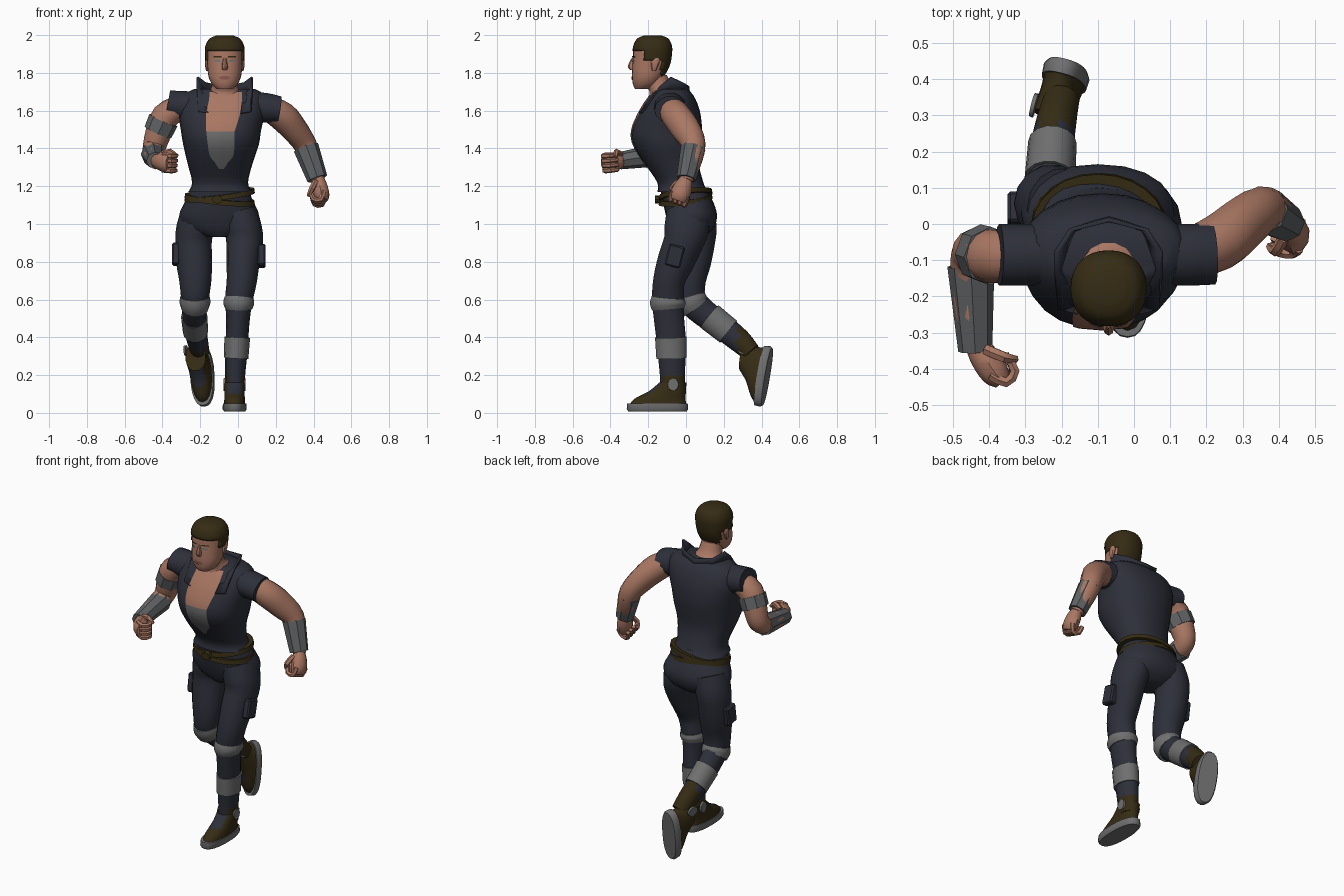
import bpy, bmesh, math
from mathutils import Vector, Matrix
from mathutils.bvhtree import BVHTree

if "Cube" in bpy.data.objects:
    bpy.data.objects.remove(bpy.data.objects["Cube"])


def material(name, *rgb):
    m = bpy.data.materials.new(name)
    m.use_nodes = True
    m.diffuse_color = (*rgb, 1)
    bsdf = m.node_tree.nodes["Principled BSDF"]
    bsdf.inputs["Base Color"].default_value = (*rgb, 1)
    bsdf.inputs["Roughness"].default_value = .8
    return m


NAVY = material("dark navy cloth", .027, .029, .042)
SKIN = material("skin", .4, .185, .125)
GRAY = material("gray padding", .16, .16, .16)
STEEL = material("dark gray armor", .115, .12, .125)
BROWN = material("dark brown", .036, .025, .007)
LIP = material("lip", .27, .1, .08)
EYE = material("eye gray", .17, .18, .18)

X, Y, Z = Vector((1, 0, 0)), Vector((0, 1, 0)), Vector((0, 0, 1))
IDENTITY = Matrix.Identity(4)
MID = -.07


def finish(name, bm, mat, angle=40):
    bmesh.ops.recalc_face_normals(bm, faces=bm.faces)
    me = bpy.data.meshes.new(name)
    bm.to_mesh(me)
    bm.free()
    me.materials.append(mat)
    me.shade_smooth()
    me.set_sharp_from_angle(angle=math.radians(angle))
    ob = bpy.data.objects.new(name, me)
    bpy.context.collection.objects.link(ob)
    return ob


def smooth_path(rings, steps):
    """Catmull-Rom interpolation of positions and radii."""
    out = []
    for i in range(len(rings) - 1):
        quad = [rings[max(i - 1, 0)], rings[i], rings[i + 1], rings[min(i + 2, len(rings) - 1)]]
        for k in range(steps):
            t = k / steps
            out.append([b + t * ((c - a) + t * ((2*a - 5*b + 4*c - d) + t * (3*b - a - 3*c + d))) / 2
                        for a, b, c, d in zip(*quad)])
    return out + [list(rings[-1])]


def tube(name, rings, mat, side=X, axis=None, frame=IDENTITY, n=14, p=2, steps=3, angle=40):
    """Loft of (x, y, z, half width, half depth) sections along a path."""
    rings = smooth_path(rings, steps)
    centres = [Vector(r[:3]) for r in rings]
    bm = bmesh.new()
    loops = []
    for i, r in enumerate(rings):
        t = axis or centres[min(i + 1, len(rings) - 1)] - centres[max(i - 1, 0)]
        t = t.normalized()
        u = (side - t * side.dot(t)).normalized()
        v = t.cross(u)
        loop = []
        for k in range(n):
            c, s = math.cos(math.tau * k / n), math.sin(math.tau * k / n)
            c, s = (math.copysign(abs(q) ** (2 / p), q) for q in (c, s))
            loop.append(bm.verts.new(frame @ (centres[i] + u * c * r[3] + v * s * r[4])))
        loops.append(loop)
    for low, high in zip(loops, loops[1:]):
        for k in range(n):
            bm.faces.new((low[k], low[k - 1], high[k - 1], high[k]))
    bm.faces.new(loops[0])
    bm.faces.new(loops[-1])
    return finish(name, bm, mat, angle)


def paint(ob, mat, test):
    ob.data.materials.append(mat)
    for f in ob.data.polygons:
        if test(f.center, f.normal):
            f.material_index = len(ob.data.materials) - 1


def plate(name, rows, target, mat, cols=10):
    """Thin patch of (z, x from, x to) rows laid on the front of a part."""
    me = target.data
    tree = BVHTree.FromPolygons([v.co for v in me.vertices], [f.vertices[:] for f in me.polygons])
    bm = bmesh.new()
    grid = []
    for z, left, right in smooth_path(rows, 4):
        line = []
        for k in range(cols + 1):
            x = left + (right - left) * k / cols
            hit = tree.ray_cast(Vector((x, -2, z)), Y)[0]
            line.append(bm.verts.new(hit - Y * .006))
        grid.append(line)
    for a, b in zip(grid, grid[1:]):
        for k in range(cols):
            bm.faces.new((a[k], a[k + 1], b[k + 1], b[k]))
    ob = finish(name, bm, mat)
    if sum((f.normal.y for f in ob.data.polygons)) > 0:
        ob.data.flip_normals()
    return ob


def local_frame(origin, forward, second):
    f = Vector(forward).normalized()
    s = Vector(second)
    s = (s - f * s.dot(f)).normalized()
    rot = Matrix((f, s, f.cross(s))).transposed()
    return Matrix.Translation(origin) @ rot.to_4x4()


# Torso: sleeveless vest, neck and open neckline
vest = tube("vest", [(-.095, -.02, 1.17, .168, .132), (-.095, -.03, 1.22, .148, .122),
                     (-.095, -.075, 1.32, .172, .143), (-.09, -.1, 1.42, .2, .178),
                     (-.09, -.1, 1.5, .213, .185), (-.085, -.085, 1.6, .23, .158),
                     (-.075, -.075, 1.68, .215, .115), (MID, -.075, 1.715, .16, .08)],
            NAVY, axis=Z, n=24, p=2.3)
tube("neck", [(MID, -.1, 1.67, .12, .1), (MID, -.11, 1.7, .09, .085),
              (MID, -.14, 1.73, .068, .07), (MID, -.165, 1.79, .06, .065)], SKIN, axis=Z)
plate("bare_chest", [(1.7, -.15, .02), (1.65, -.155, .02), (1.58, -.17, .01), (1.49, -.168, -.018)],
      vest, SKIN)
plate("undershirt", [(1.49, -.168, -.018), (1.37, -.152, -.022), (1.33, -.125, -.05), (1.29, -.1, -.075)],
      vest, GRAY)

# Standing collar running into the lapels
bm = bmesh.new()
for s in (-1, 1):
    strip = [((0, .01, 1.69), (0, .005, 1.73)), ((.085, -.02, 1.69), (.1, -.02, 1.75)),
             ((.11, -.09, 1.69), (.14, -.08, 1.78)), ((.095, -.18, 1.67), (.14, -.14, 1.73)),
             ((.085, -.25, 1.59), (.14, -.235, 1.6))]
    pairs = [[bm.verts.new((MID + s * x, y, z)) for x, y, z in pair] for pair in strip]
    for a, b in zip(pairs, pairs[1:]):
        bm.faces.new((a[0], b[0], b[1], a[1]))
bmesh.ops.remove_doubles(bm, verts=bm.verts, dist=.001)
collar = finish("collar", bm, NAVY, 30)
collar.modifiers.new("thickness", "SOLIDIFY").thickness = .012

# Pelvis and crossed belts
tube("pelvis", [(-.095, -.02, 1.2, .145, .12), (-.1, .01, 1.12, .18, .133), (-.1, .03, 1.04, .212, .135),
                (-.1, .03, .97, .17, .11), (-.1, .015, .93, .06, .07)], NAVY, axis=Z, n=20, p=2.2)
for name, lean, z in (("upper_belt", -.12, 1.155), ("lower_belt", .1, 1.13)):
    tube(name, [(-.097, -.002, z - .013, .188, .144), (-.097, -.002, z + .013, .184, .14)],
         BROWN, axis=Vector((lean, -.12, 1)), n=24, steps=1)
tube("buckle", [(-.11, -.165, 1.13, .03, .022), (-.11, -.14, 1.13, .03, .022)], BROWN, n=8, steps=1)

# Head and face
skull = [(MID, -.23, 1.715, .042, .04), (MID, -.215, 1.74, .068, .066), (MID, -.203, 1.78, .086, .083),
         (MID, -.19, 1.83, .092, .095), (MID, -.183, 1.88, .095, .098), (MID, -.181, 1.93, .094, .097),
         (MID, -.18, 1.97, .072, .077), (MID, -.18, 1.987, .035, .04)]
head = tube("head", skull, SKIN, axis=Z, n=24, p=2.2)
hair = tube("hair", [(x, y + .004, z + .011, a + .009, b + .006) for x, y, z, a, b in skull],
            BROWN, axis=Z, n=32, p=2.2, steps=4)
bm = bmesh.new()
bm.from_mesh(hair.data)


def hairline(y):
    return 1.785 if y > -.13 else 1.86 if y > -.225 else 1.915


bmesh.ops.delete(bm, context="FACES", geom=[
    f for f in bm.faces if f.calc_center_median().z < hairline(f.calc_center_median().y)])
bm.to_mesh(hair.data)
bm.free()
solid = hair.modifiers.new("thickness", "SOLIDIFY")
solid.thickness, solid.offset = .012, -1
tube("nose", [(MID, -.277, 1.88, .008, .01), (MID, -.284, 1.835, .016, .024),
              (MID, -.28, 1.815, .014, .014)], SKIN, axis=Z, n=8)
plate("lips", [(1.784, -.082, -.058), (1.775, -.1, -.04), (1.764, -.083, -.057)], head, LIP)
for side, s in (("right", -1), ("left", 1)):
    x = MID + s * .038
    plate(side + "_eye", [(1.87, x - .008, x + .008), (1.864, x - .018, x + .018),
                          (1.857, x - .008, x + .008)], head, EYE)
    plate(side + "_brow", [(1.889, x - .02, x + .02), (1.882, x - .023, x + .023)], head, BROWN)
    ex = MID + s * .093
    tube(side + "_ear", [(ex, -.17, 1.81, .006, .01), (ex, -.165, 1.84, .012, .02),
                         (ex, -.16, 1.87, .012, .024), (ex, -.16, 1.885, .006, .012)], SKIN, axis=Z, n=8)

# Arms with cap sleeves, armband and forearm guards
tube("right_sleeve", [(-.22, -.085, 1.62, .085, .08), (-.3, -.085, 1.625, .085, .082),
                      (-.372, -.085, 1.637, .085, .072)], NAVY, side=Y, angle=30)
tube("left_sleeve", [(.08, -.085, 1.62, .085, .08), (.15, -.085, 1.615, .085, .08),
                     (.22, -.082, 1.605, .085, .072)], NAVY, side=Y, angle=30)
tube("right_arm", [(-.3, -.085, 1.62, .065, .07), (-.385, -.09, 1.57, .073, .075),
                   (-.425, -.08, 1.47, .068, .07), (-.445, -.085, 1.4, .06, .062),
                   (-.45, -.15, 1.365, .055, .055), (-.445, -.25, 1.35, .05, .05),
                   (-.437, -.345, 1.335, .036, .036)], SKIN)
tube("left_arm", [(.15, -.085, 1.62, .065, .07), (.235, -.05, 1.57, .078, .078),
                  (.3, .0, 1.5, .07, .078), (.355, .04, 1.42, .062, .065),
                  (.39, .025, 1.32, .055, .055), (.425, .0, 1.23, .036, .036)], SKIN)
tube("right_armband", [(-.395, -.088, 1.55, .081, .081), (-.424, -.08, 1.485, .077, .08)],
     STEEL, n=8, steps=1, angle=25)
tube("right_forearm_guard", [(-.45, -.115, 1.37, .065, .063), (-.438, -.35, 1.335, .047, .046)],
     STEEL, n=8, steps=1, angle=25)
tube("left_forearm_guard", [(.36, .038, 1.405, .068, .066), (.42, .002, 1.24, .055, .052)],
     STEEL, n=8, steps=1, angle=25)


def fist(side, origin, forward, across, thumb):
    m = local_frame(origin, forward, across)
    tube(side + "_palm", [(0, 0, 0, .035, .033), (.04, 0, 0, .048, .042), (.09, 0, 0, .053, .042),
                          (.12, 0, .005, .045, .028)], SKIN, side=Y, frame=m, n=10)
    for i in range(4):
        s = (i - 1.5) * .026
        tube(f"{side}_finger_{i + 1}", [(.085, s, -.015, .015, .015), (.127, s, .01, .015, .015),
                                        (.115, s, .048, .014, .014), (.07, s, .052, .012, .012)],
             SKIN, side=Y, frame=m, n=6, steps=2)
    tube(side + "_thumb", [(.02, thumb * .035, .015, .016, .016), (.065, thumb * .055, .045, .016, .016),
                           (.09, thumb * .03, .068, .011, .011)], SKIN, side=Y, frame=m, n=6, steps=2)


fist("right", (-.435, -.335, 1.335), (.55, -.8, -.1), -Z, -1)
fist("left", (.425, 0, 1.235), (.2, -.35, -.9), -Y, 1)

# Legs
left_leg = tube("left_leg", [(0, .01, 1.06, .1, .115), (.028, .002, .97, .1, .12), (.035, -.015, .9, .097, .108),
                             (.027, -.055, .8, .088, .1), (.02, -.09, .7, .08, .086),
                             (.005, -.095, .6, .073, .087), (0, -.09, .5, .063, .082),
                             (-.005, -.08, .4, .06, .08), (-.01, -.075, .3, .058, .075),
                             (-.015, -.072, .2, .053, .068), (-.015, -.07, .1, .05, .066)], NAVY)
paint(left_leg, BROWN, lambda c, n: c.z < .2 and n.y > -.7)
right_leg = tube("right_leg", [(-.2, .045, 1.06, .1, .11), (-.228, .055, .97, .1, .11),
                               (-.235, .055, .9, .096, .1), (-.232, .04, .8, .095, .095),
                               (-.226, .022, .7, .085, .085), (-.228, .025, .61, .074, .08),
                               (-.23, .07, .55, .066, .076), (-.23, .18, .465, .062, .07),
                               (-.215, .28, .385, .056, .065), (-.2, .345, .32, .05, .052)], NAVY)
paint(right_leg, BROWN, lambda c, n: c.y > .27 and c.z < .5)

# Knee pads, shin cuffs and thigh pockets
tube("left_knee_pad", [(.006, -.094, .61, .077, .09), (.004, -.096, .58, .082, .097),
                       (.003, -.094, .55, .071, .088)], GRAY)
tube("right_knee_pad", [(-.228, .02, .615, .078, .084), (-.228, .03, .585, .082, .088),
                        (-.23, .05, .555, .073, .082)], GRAY)
tube("left_shin_cuff", [(-.004, -.081, .4, .068, .085), (-.01, -.077, .29, .065, .082)], GRAY, steps=1)
tube("right_shin_cuff", [(-.232, .125, .51, .07, .078), (-.225, .225, .43, .067, .075)], GRAY, steps=1)
for side, place, tilt in (("left", (.125, -.06, .83), .25), ("right", (-.328, .04, .84), .15)):
    bm = bmesh.new()
    bmesh.ops.create_cube(bm, size=1, matrix=Matrix.Translation(place) @ Matrix.Rotation(-tilt, 4, "X")
                          @ Matrix.Diagonal((.042, .085, .115, 1)))
    bmesh.ops.bevel(bm, geom=bm.edges[:], offset=.008, segments=1, affect="EDGES")
    finish(side + "_thigh_pocket", bm, NAVY, 25)


# Boots, in a frame of (forward, up, side) measured from the sole
def boot(side, origin, forward, up, badge):
    m = local_frame(origin, forward, up)
    tube(side + "_sole", [(.083, .008, 0, .155, .056), (.083, .02, 0, .163, .064), (.083, .05, 0, .16, .062)],
         GRAY, axis=Y, frame=m, n=24, p=2.4, steps=1)
    upper = tube(side + "_boot", [(.08, .04, 0, .152, .058), (.07, .075, 0, .135, .055),
                                  (.03, .115, 0, .098, .054), (.002, .16, 0, .072, .055)],
                 BROWN, axis=Y, frame=m, n=18, p=2.2)
    inverse = m.inverted()
    paint(upper, NAVY, lambda c, n: abs((inverse @ c).z) < .03 and .03 < (inverse @ c).x < .15)
    for s in (-1, 1):
        tube(f"{side}_ankle_badge_{'inner' if s < 0 else 'outer'}",
             [(badge, .15, s * .048, .03, .035), (badge, .15, s * .059, .028, .033)],
             GRAY, axis=Z, frame=m, n=12, steps=1)


boot("left", (-.018, -.068, 0), -Y, Z, 0)
boot("right", (-.185, .452, .272), (.05, -.167, -.985), (-.25, -.95, .16), -.04)
